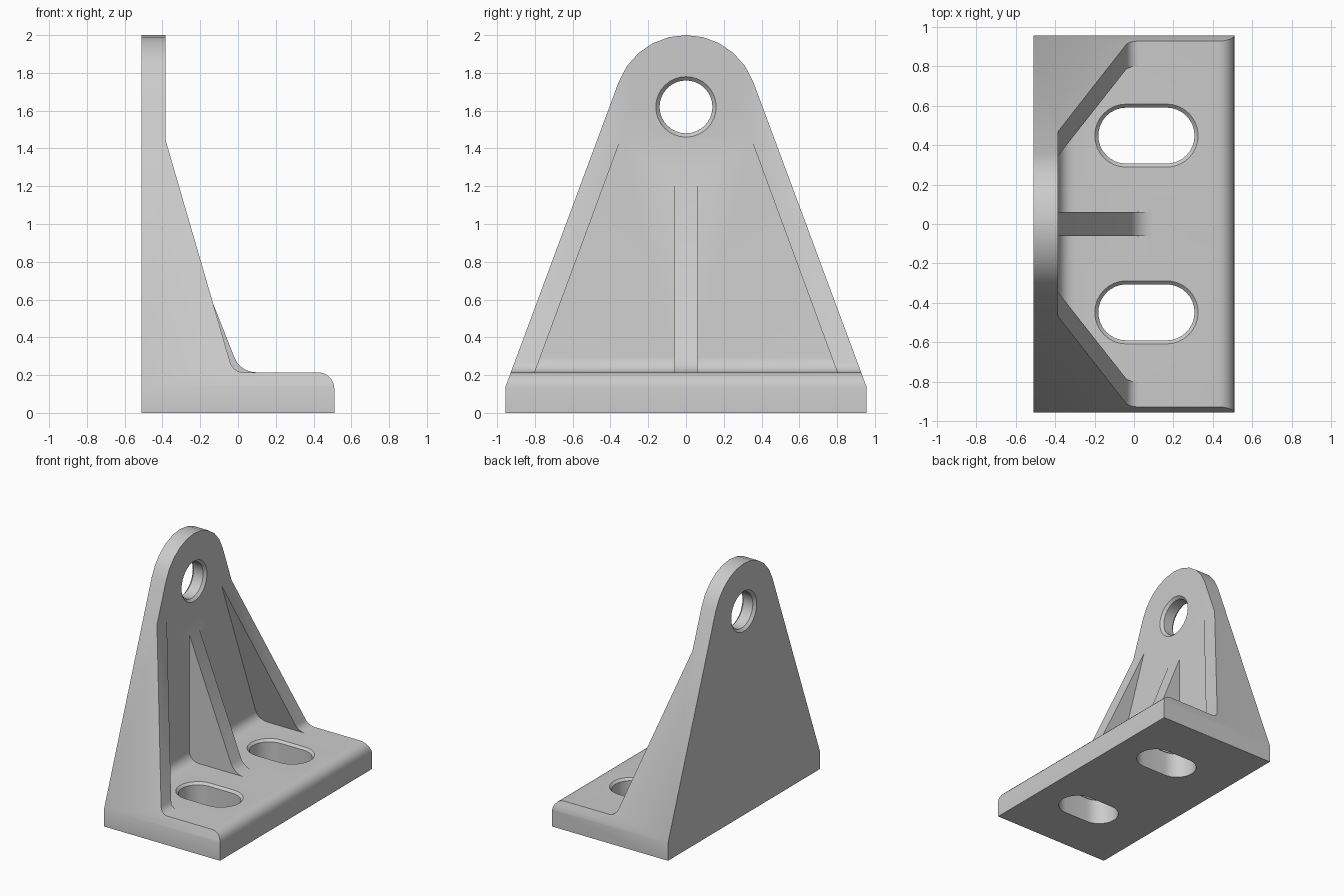
import bpy, bmesh
from math import sin, cos, pi, radians
from mathutils import Vector

if "Cube" in bpy.data.objects:
    bpy.data.objects.remove(bpy.data.objects["Cube"])

grey = bpy.data.materials.new("cast grey")
grey.use_nodes = True
grey.diffuse_color = (0.6, 0.6, 0.6, 1)
grey.node_tree.nodes["Principled BSDF"].inputs["Base Color"].default_value = (0.6, 0.6, 0.6, 1)

X0, X1, PLATE, W = -0.51, 0.51, -0.385, 0.955   # back, front, plate face, half width
FLOOR, HOLE_Z, TOP_R = 0.215, 1.62, 0.38


def loft(name, rings, helper=True):
    """Solid through a series of matching closed rings."""
    bm = bmesh.new()
    loops = [[bm.verts.new(p) for p in ring] for ring in rings]
    n = len(loops[0])
    for a, b in zip(loops, loops[1:]):
        for i in range(n):
            bm.faces.new((a[i], a[(i + 1) % n], b[(i + 1) % n], b[i]))
    bm.faces.new(loops[0])
    bm.faces.new(loops[-1])
    bmesh.ops.recalc_face_normals(bm, faces=bm.faces)
    mesh = bpy.data.meshes.new(name)
    bm.to_mesh(mesh)
    bm.free()
    mesh.materials.append(grey)
    ob = bpy.data.objects.new(name, mesh)
    bpy.context.collection.objects.link(ob)
    ob.hide_render = helper
    return ob


def prism_y(name, pts, half, helper=True):
    return loft(name, [[(x, y, z) for x, z in pts] for y in (-half, half)], helper)


def prism_x(name, pts, a, b):
    return loft(name, [[(x, y, z) for y, z in pts] for x in (a, b)])


def combine(ob, tool, how):
    """Apply a boolean and discard the tool."""
    bpy.context.view_layer.objects.active = ob
    mod = ob.modifiers.new(how, 'BOOLEAN')
    mod.operation, mod.solver, mod.object = how, 'EXACT', tool
    bpy.ops.object.modifier_apply(modifier=mod.name)
    bpy.data.objects.remove(tool)


def fillet(a, corner, b, r, steps=5):
    """Points of a round of radius r at a corner, running from a towards b."""
    a, c, b = Vector(a), Vector(corner), Vector(b)
    u, v = (a - c).normalized(), (b - c).normalized()
    half = u.angle(v) / 2
    centre = c + (u + v).normalized() * (r / sin(half))
    start = c + u * (r * cos(half) / sin(half)) - centre
    end = c + v * (r * cos(half) / sin(half)) - centre
    w = start.angle(end)
    return [tuple(centre + (start * sin(w * (1 - i / steps)) + end * sin(w * i / steps)) / sin(w))
            for i in range(steps + 1)]


def slot_ring(r, half_len, steps=16):
    pts = []
    for side in (1, -1):
        for i in range(steps + 1):
            t = -pi / 2 + pi * i / steps
            pts.append((side * (half_len + r * cos(t)), side * r * sin(t)))
    return pts


# Body: side profile with sloping flange edge, rounded toe and rounded front lip
toe = (-0.026, FLOOR)
profile = [(X0, 0), (X1, 0)]
profile += fillet((X1, 0), (X1, FLOOR), toe, 0.085)
profile += fillet((X1, FLOOR), toe, (PLATE, 1.45), 0.07)
profile += [(PLATE, 1.45), (PLATE, 2.1), (X0, 2.1)]
body = prism_y("bracket_body", profile, 1.1, helper=False)

# Outline: tapered sides running into a round top
tangent = radians(20.4)
outline = [(-W, 0), (W, 0), (W, 0.14)]
for i in range(11):
    t = tangent + (pi - 2 * tangent) * i / 10
    outline.append((TOP_R * cos(t), HOLE_Z + TOP_R * sin(t)))
outline.append((-W, 0.14))
combine(body, prism_x("outline", outline, -1, 1), 'INTERSECT')

# Pocket between the two side flanges, rounded where plate meets base
pocket = fillet((PLATE, 1.6), (PLATE, FLOOR), (1, FLOOR), 0.08) + [(1, FLOOR), (1, 1.6), (PLATE, 1.6)]
cutter = prism_y("pocket", pocket, 1)
taper = [(-0.88, 0), (0.88, 0), (0.253, 1.7), (-0.253, 1.7)]
combine(cutter, prism_x("pocket_taper", taper, -1, 2), 'INTERSECT')
combine(body, cutter, 'DIFFERENCE')

# Central rib
foot = (0.012, FLOOR)
rib = [(-0.45, 0.1), (0.09, 0.1)] + fillet((0.5, FLOOR), foot, (PLATE, 1.22), 0.12)
rib += [(PLATE, 1.22), (-0.45, 1.22)]
combine(body, prism_y("centre_rib", rib, 0.062), 'UNION')

# Pivot hole, chamfered on both faces
rings = [(X0 - 0.02, 0.18), (X0 + 0.02, 0.14), (PLATE - 0.02, 0.14), (PLATE + 0.02, 0.18)]
hole = loft("pivot_hole", [[(x, a, HOLE_Z + b) for a, b in slot_ring(r, 0)[:16] + slot_ring(r, 0)[17:33]]
                           for x, r in rings])
combine(body, hole, 'DIFFERENCE')

# Mounting slots, chamfered on top
for side in (-1, 1):
    rings = [(-0.1, 0.142), (FLOOR - 0.018, 0.142), (FLOOR + 0.018, 0.178)]
    slot = loft("mounting_slot", [[(0.063 + a, side * 0.448 + b, z) for a, b in slot_ring(r, 0.102)]
                                  for z, r in rings])
    combine(body, slot, 'DIFFERENCE')

# Smooth rounds, sharp edges
bpy.ops.object.select_all(action='DESELECT')
body.select_set(True)
bpy.context.view_layer.objects.active = body
bpy.ops.object.shade_smooth_by_angle(angle=radians(30))
